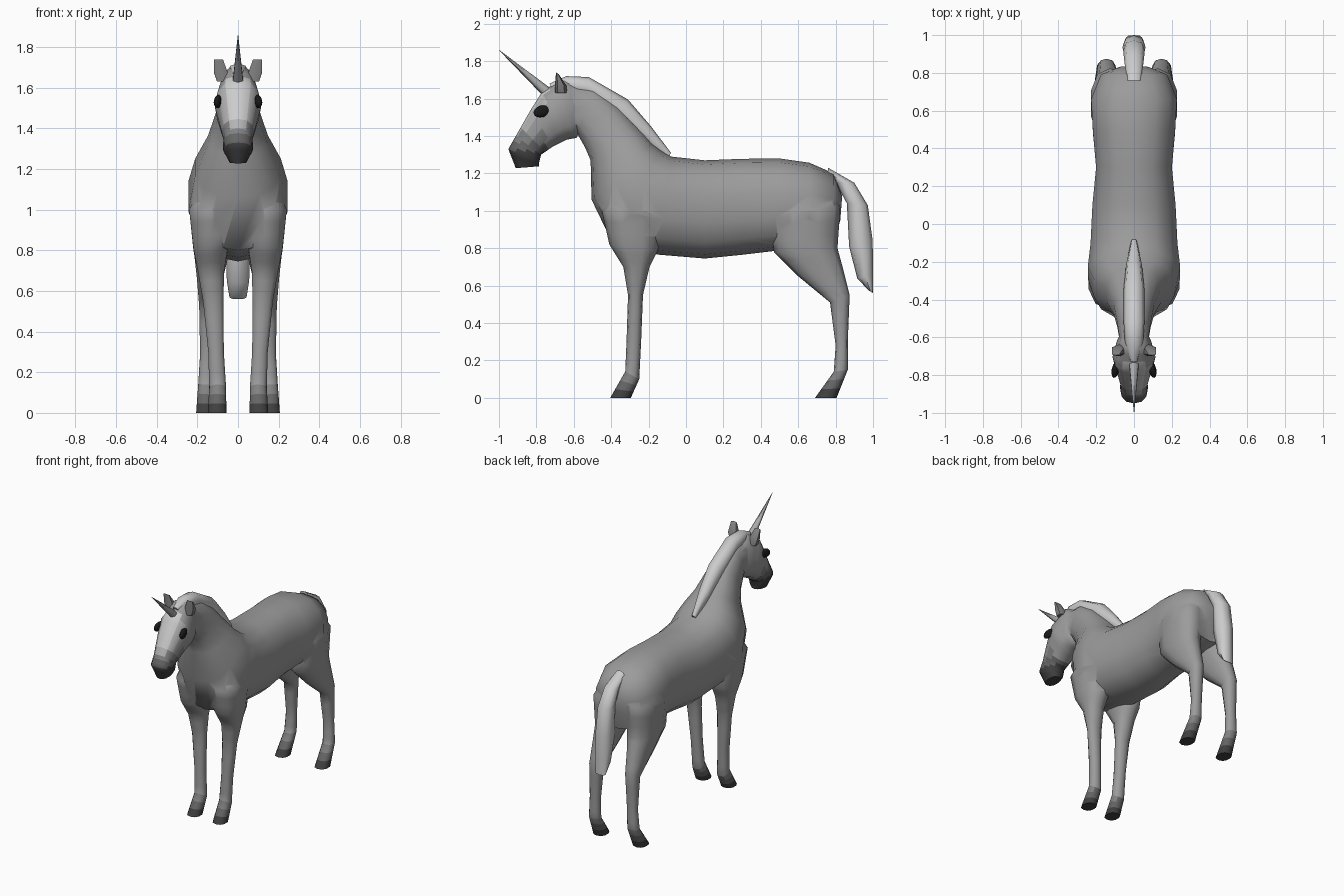
import bpy, bmesh, math
from mathutils import Vector


def spow(v, p):
    return math.copysign(abs(v) ** p, v)


def loft(name, sections, n=10, side=1, p=0.85, refine=1):
    """Skin rings; each section = (y1, z1, y2, z2, centre x, half width)."""
    fine = [sections[0]]
    for s0, s1 in zip(sections, sections[1:]):
        for k in range(1, refine + 1):
            fine.append([a + (b - a) * k / refine for a, b in zip(s0, s1)])
    bm = bmesh.new()
    rings = []
    for y1, z1, y2, z2, cx, w in fine:
        ring = []
        for i in range(n):
            a = 2 * math.pi * i / n
            c, s = spow(math.cos(a), p), spow(math.sin(a), p)
            ring.append(bm.verts.new((side * (cx + w * s),
                                      (y1 + y2) / 2 + c * (y1 - y2) / 2,
                                      (z1 + z2) / 2 + c * (z1 - z2) / 2)))
        rings.append(ring)
    for r0, r1 in zip(rings, rings[1:]):
        for i in range(n):
            j = (i + 1) % n
            bm.faces.new((r0[i], r0[j], r1[j], r1[i]))
    bm.faces.new(rings[0])
    bm.faces.new(rings[-1])
    return finish(name, bm)


def finish(name, bm):
    bmesh.ops.recalc_face_normals(bm, faces=bm.faces)
    me = bpy.data.meshes.new(name)
    bm.to_mesh(me)
    bm.free()
    ob = bpy.data.objects.new(name, me)
    bpy.context.collection.objects.link(ob)
    return ob


def smooth(ob, deg=50):
    bpy.ops.object.select_all(action='DESELECT')
    ob.select_set(True)
    bpy.context.view_layer.objects.active = ob
    bpy.ops.object.shade_smooth_by_angle(angle=math.radians(deg))


def grey(v):
    name = "grey_%02d" % round(v * 100)
    mat = bpy.data.materials.get(name) or bpy.data.materials.new(name)
    mat.diffuse_color = (v, v, v, 1)
    return mat


def paint(ob, v):
    ob.data.materials.clear()
    ob.data.materials.append(grey(v))


def spike(name, base, tip, r, n):
    """Pointed cone from base to tip."""
    base, tip = Vector(base), Vector(tip)
    d = tip - base
    bm = bmesh.new()
    bmesh.ops.create_cone(bm, cap_ends=True, segments=n, radius1=r, radius2=0.001, depth=d.length)
    ob = finish(name, bm)
    ob.rotation_euler = d.to_track_quat('Z', 'Y').to_euler()
    ob.location = (base + tip) / 2
    return ob


# Torso running into the neck
body = loft("body", [
    (0.835, 1.08, 0.825, 0.95, 0, 0.08),
    (0.79, 1.20, 0.79, 0.82, 0, 0.18),
    (0.66, 1.257, 0.66, 0.79, 0, 0.232),
    (0.50, 1.28, 0.47, 0.785, 0, 0.222),
    (0.30, 1.278, 0.30, 0.765, 0, 0.205),
    (0.10, 1.27, 0.10, 0.745, 0, 0.225),
    (-0.08, 1.29, -0.14, 0.765, 0, 0.235),
    (-0.14, 1.33, -0.38, 0.80, 0, 0.25),
    (-0.18, 1.36, -0.505, 1.06, 0, 0.215),
    (-0.23, 1.42, -0.51, 1.27, 0, 0.15),
    (-0.36, 1.56, -0.54, 1.34, 0, 0.11),
    (-0.49, 1.66, -0.58, 1.41, 0, 0.09),
    (-0.62, 1.67, -0.64, 1.45, 0, 0.075)], n=14)

# Head with muzzle
head = loft("head", [
    (-0.55, 1.66, -0.55, 1.46, 0, 0.06),
    (-0.66, 1.71, -0.585, 1.39, 0, 0.092),
    (-0.77, 1.635, -0.64, 1.38, 0, 0.114),
    (-0.83, 1.54, -0.71, 1.345, 0, 0.096),
    (-0.91, 1.40, -0.775, 1.30, 0, 0.072),
    (-0.95, 1.33, -0.785, 1.26, 0, 0.074),
    (-0.91, 1.228, -0.785, 1.238, 0, 0.042)], n=12, refine=3)

# Legs, thigh or shoulder down to hoof
FRONT = [
    (-0.40, 1.10, -0.15, 1.13, 0.11, 0.08),
    (-0.45, 1.00, -0.12, 1.00, 0.13, 0.115),
    (-0.41, 0.82, -0.15, 0.79, 0.135, 0.088),
    (-0.335, 0.70, -0.195, 0.70, 0.133, 0.068),
    (-0.31, 0.55, -0.23, 0.55, 0.122, 0.052),
    (-0.318, 0.30, -0.24, 0.30, 0.108, 0.04),
    (-0.325, 0.14, -0.25, 0.10, 0.10, 0.043),
    (-0.405, 0.0, -0.295, 0.0, 0.103, 0.048)]
HIND = [
    (0.52, 1.14, 0.75, 1.14, 0.10, 0.06),
    (0.45, 0.98, 0.825, 1.02, 0.125, 0.107),
    (0.47, 0.78, 0.81, 0.80, 0.13, 0.09),
    (0.60, 0.65, 0.84, 0.69, 0.138, 0.067),
    (0.77, 0.51, 0.875, 0.55, 0.145, 0.048),
    (0.80, 0.28, 0.865, 0.30, 0.15, 0.038),
    (0.79, 0.14, 0.865, 0.15, 0.155, 0.042),
    (0.69, 0.0, 0.805, 0.0, 0.16, 0.048)]
parts = [head]
for side in (1, -1):
    parts.append(loft("front_leg", FRONT, 10, side, refine=3))
    parts.append(loft("hind_leg", HIND, 10, side, refine=3))

# Weld the head and legs onto the body
bpy.context.view_layer.objects.active = body
for part in parts:
    mod = body.modifiers.new("weld", 'BOOLEAN')
    mod.operation = 'UNION'
    mod.solver = 'EXACT'
    mod.object = part
    bpy.ops.object.modifier_apply(modifier=mod.name)
    bpy.data.objects.remove(part)
smooth(body, 60)

# Coat tones: mid grey, dark muzzle and hooves, pale blaze
TONES = [0.33, 0.22, 0.13, 0.05, 0.45, 0.58]
body.data.materials.clear()
for t in TONES:
    body.data.materials.append(grey(t))
for f in body.data.polygons:
    c, nrm = f.center, f.normal
    tone = 0
    if c.z < 0.13:
        tone = 1 if c.z > 0.085 else 2 if c.z > 0.03 else 3
    elif c.y < -0.74 and c.z < 1.41:
        tone = 1 if c.z > 1.365 else 2 if c.z > 1.32 else 3
    elif c.y < -0.7 and c.z < 1.66 and nrm.y < -0.3:
        tone = 5 if abs(c.x) < 0.04 and c.z > 1.45 else 4
    f.material_index = tone

# Mane along the crest
mane = loft("mane", [
    (-0.08, 1.31, -0.10, 1.28, 0, 0.015),
    (-0.19, 1.455, -0.24, 1.38, 0, 0.042),
    (-0.31, 1.595, -0.38, 1.48, 0, 0.055),
    (-0.52, 1.715, -0.52, 1.60, 0, 0.055),
    (-0.64, 1.72, -0.62, 1.63, 0, 0.048),
    (-0.73, 1.68, -0.71, 1.64, 0, 0.02)], n=8)

# Tail
tail = loft("tail", [
    (0.76, 1.23, 0.76, 1.18, 0, 0.035),
    (0.90, 1.15, 0.80, 1.15, 0, 0.05),
    (0.972, 1.03, 0.86, 1.04, 0, 0.057),
    (0.998, 0.84, 0.872, 0.81, 0, 0.061),
    (1.0, 0.66, 0.915, 0.64, 0, 0.055),
    (1.0, 0.56, 0.975, 0.575, 0, 0.042)], n=8)
for hair in (mane, tail):
    paint(hair, 0.56)
    smooth(hair, 60)

# Horn
horn = spike("horn", (0, -0.73, 1.622), (0, -1.0, 1.86), 0.03, 6)
paint(horn, 0.4)
smooth(horn, 70)

# Ears and eyes
for side in (1, -1):
    ear = loft("ear", [
        (-0.70, 1.63, -0.635, 1.63, 0.072, 0.036),
        (-0.70, 1.68, -0.64, 1.67, 0.085, 0.037),
        (-0.695, 1.74, -0.68, 1.73, 0.095, 0.025)], 6, side)
    paint(ear, 0.22)
    smooth(ear)
    bpy.ops.mesh.primitive_uv_sphere_add(segments=12, ring_count=8, radius=1,
                                         location=(side * 0.098, -0.77, 1.532))
    eye = bpy.context.object
    eye.name = "eye"
    eye.scale = (0.02, 0.047, 0.031)
    eye.rotation_euler = (math.radians(15), 0, side * math.radians(12))
    paint(eye, 0.01)
    smooth(eye)
